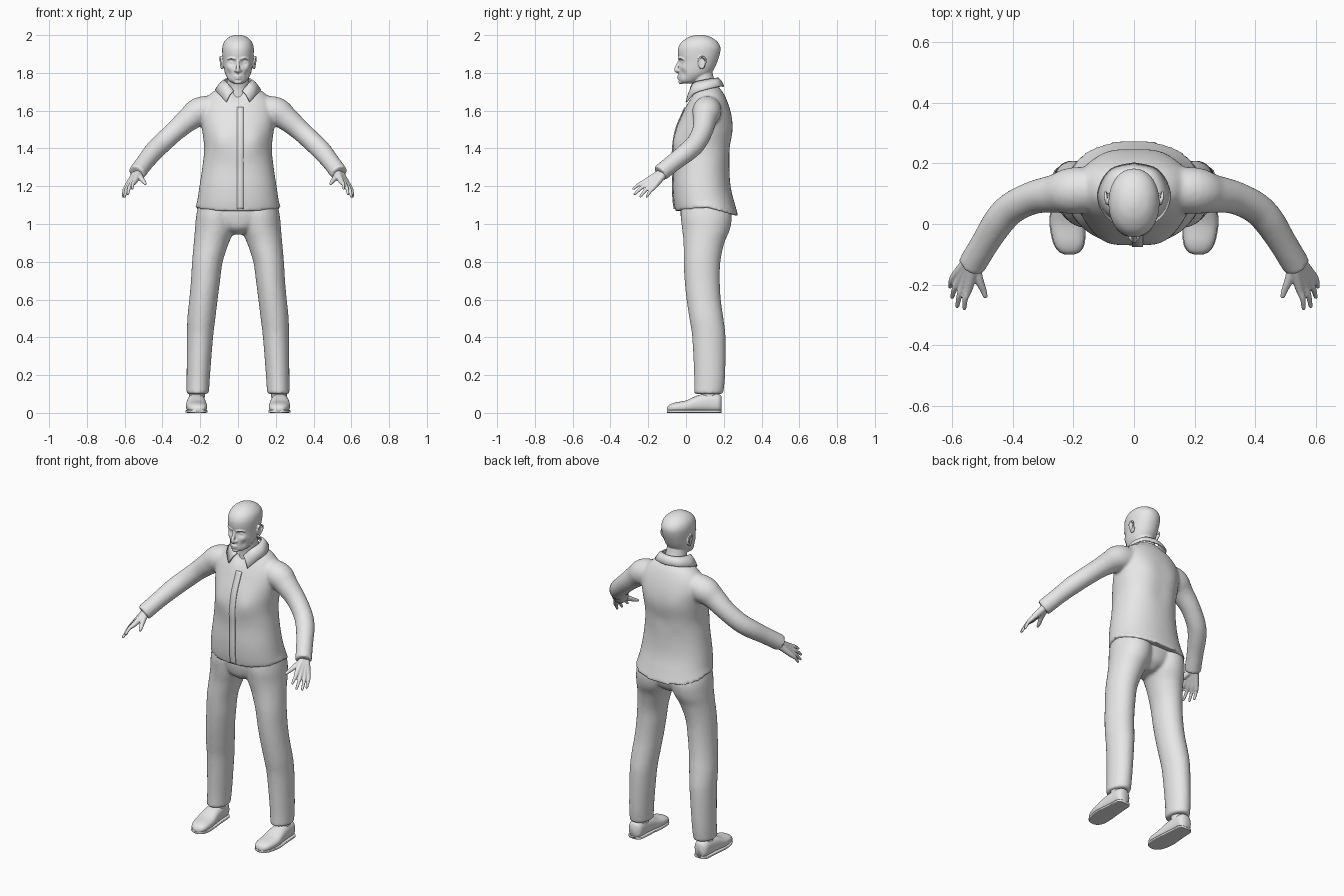
import bpy, bmesh, math
from mathutils import Vector, Matrix

cube = bpy.data.objects.get("Cube")
if cube:
    bpy.data.objects.remove(cube, do_unlink=True)

GREY = (0.8, 0.8, 0.8, 1)
grey = bpy.data.materials.new("pale_grey")
grey.use_nodes = True
grey.diffuse_color = GREY
for node in grey.node_tree.nodes:
    if node.type == "BSDF_PRINCIPLED":
        node.inputs["Base Color"].default_value = GREY


def spline(rows, steps=5):
    """Smooth curve through rows of any length."""
    rows = [Vector(r) for r in rows]
    last, out = len(rows) - 1, []
    for i in range(last):
        a, b, c, d = (rows[min(max(j, 0), last)] for j in range(i - 1, i + 3))
        for s in range(steps):
            t = s / steps
            out.append((b * 2 + (c - a) * t + (a * 2 - b * 5 + c * 4 - d) * t**2
                        + (b * 3 - a - c * 3 + d) * t**3) * 0.5)
    return out + [rows[last]]


def skin(bm, rings):
    """Bridge rings of points into a closed skin."""
    loops = [[bm.verts.new(p) for p in ring] for ring in rings]
    n = len(loops[0])
    for lo, hi in zip(loops, loops[1:]):
        for i in range(n):
            j = (i + 1) % n
            bm.faces.new((lo[i], lo[j], hi[j], hi[i]))
    bm.faces.new(loops[0][::-1])
    bm.faces.new(loops[-1])


def loft(bm, rows, power=2, sides=48, lying=False):
    """Rows are (height, centre, half width, near edge, far edge)."""
    rings = []
    for t, c, w, near, far in spline(rows):
        ring = []
        for i in range(sides):
            a = math.tau * i / sides
            u, v = (math.copysign(abs(f) ** (2 / power), f) for f in (math.cos(a), math.sin(a)))
            x, y = c + w * u, (near + far) / 2 + (far - near) / 2 * v
            ring.append((x, t, y) if lying else (x, y, t))
        rings.append(ring)
    skin(bm, rings)


def tube(bm, rows, sides=20):
    """Rows are (x, y, z, radius); the far end is rounded."""
    path, rings = spline(rows), []
    for i, p in enumerate(path):
        way = path[min(i + 1, len(path) - 1)].xyz - path[max(i - 1, 0)].xyz
        turn = way.to_track_quat("Z", "Y")
        rings.append([p.xyz + turn @ Vector((math.cos(a), math.sin(a), 0)) * p.w
                      for a in (math.tau * k / sides for k in range(sides))])
    skin(bm, rings)


def ball(bm, centre, size, turn=0):
    m = Matrix.Translation(centre) @ Matrix.Rotation(turn, 4, "X") @ Matrix.Diagonal((*size, 1))
    bmesh.ops.create_uvsphere(bm, u_segments=24, v_segments=16, radius=1, matrix=m)


def push(bm, centre, reach, offset):
    """Soft sculpting dab."""
    for v in bm.verts:
        v.co += Vector(offset) * math.exp(-((v.co - Vector(centre)).length / reach) ** 2)


def both_sides(bm):
    copy = bmesh.ops.duplicate(bm, geom=bm.verts[:] + bm.edges[:] + bm.faces[:])["geom"]
    for v in copy:
        if isinstance(v, bmesh.types.BMVert):
            v.co.x = -v.co.x


def finish(name, bm, voxel=0, smooth=4):
    bmesh.ops.recalc_face_normals(bm, faces=bm.faces)
    for f in bm.faces:
        f.smooth = True
    mesh = bpy.data.meshes.new(name)
    bm.to_mesh(mesh)
    bm.free()
    mesh.materials.append(grey)
    ob = bpy.data.objects.new(name, mesh)
    bpy.context.scene.collection.objects.link(ob)
    if voxel:
        fuse = ob.modifiers.new("fuse", "REMESH")
        fuse.mode, fuse.voxel_size, fuse.use_smooth_shade = "VOXEL", voxel, True
        relax = ob.modifiers.new("relax", "SMOOTH")
        relax.factor, relax.iterations = 0.5, smooth
    return ob


# Shirt: sleeves mirrored, then fused with the torso
TORSO = [(1.06, 0, .226, -.056, .278), (1.12, 0, .216, -.065, .255), (1.2, 0, .204, -.069, .236),
         (1.3, 0, .189, -.066, .23), (1.4, 0, .179, -.069, .238), (1.5, 0, .19, -.052, .244),
         (1.58, 0, .198, -.02, .238), (1.64, 0, .185, .008, .222), (1.69, 0, .145, .035, .2),
         (1.72, 0, .1, .045, .178), (1.745, 0, .068, .05, .162)]
bm = bmesh.new()
tube(bm, [(.1, .115, 1.61, .07), (.2, .11, 1.595, .077), (.26, .1, 1.555, .064), (.33, .088, 1.495, .055),
          (.4, .055, 1.43, .053), (.445, .01, 1.385, .052), (.49, -.06, 1.33, .047),
          (.537, -.138, 1.268, .046)], 32)
both_sides(bm)
loft(bm, TORSO, 2.2, 64)
for v in bm.verts:
    if v.co.z < 1.12 and abs(v.co.x) < .3:
        drop = .03 - .28 * max(0, v.co.y - .1) - .15 * max(0, .1 - v.co.y)
        v.co.z += drop * (1.12 - v.co.z) / .06
for side in (-1, 1):
    push(bm, (side * .09, -.05, 1.44), .06, (0, -.012, 0))
    push(bm, (side * .09, .24, 1.52), .07, (0, .008, 0))
push(bm, (0, .03, 1.68), .03, (0, .02, 0))
push(bm, (0, .24, 1.4), .06, (0, -.008, 0))
finish("shirt", bm, .009, 5)

# Front placket following the chest
bm = bmesh.new()
rails = [[bm.verts.new((x, r[3] - .003, r[0])) for x in (-.006, .012, .03)]
         for r in spline(TORSO) if 1.07 < r[0] < 1.62]
for lo, hi in zip(rails, rails[1:]):
    for i in (0, 1):
        bm.faces.new((lo[i], lo[i + 1], hi[i + 1], hi[i]))
plate = finish("shirt_placket", bm).modifiers.new("thickness", "SOLIDIFY")
plate.thickness, plate.offset = .006, 0

# Folded collar: upper edge, then lower edge, from front point to nape
bm = bmesh.new()
edges = spline([(.022, .022, 1.705, .062, .002, 1.645), (.056, .04, 1.745, .102, .042, 1.69),
                (.07, .1, 1.762, .117, .105, 1.712), (.05, .152, 1.77, .078, .178, 1.728),
                (0, .168, 1.772, 0, .2, 1.728)])
rails = []
for e in edges:
    top, low = Vector(e[:3]), Vector(e[3:])
    bulge = Vector((0, 0, .008))
    rails.append([bm.verts.new(p) for p in (top, (top + low) / 2 + bulge, low)])
for lo, hi in zip(rails, rails[1:]):
    for i in (0, 1):
        bm.faces.new((lo[i], lo[i + 1], hi[i + 1], hi[i]))
both_sides(bm)
bmesh.ops.remove_doubles(bm, verts=bm.verts, dist=.0005)
collar = finish("shirt_collar", bm)
fold = collar.modifiers.new("thickness", "SOLIDIFY")
fold.thickness, fold.offset = .008, 0

# Trousers: two legs fused with the seat
bm = bmesh.new()
loft(bm, [(.1, .213, .059, .043, .197), (.2, .21, .062, .043, .207), (.4, .201, .069, .033, .209),
          (.5, .194, .074, .018, .198), (.6, .183, .075, .003, .184), (.7, .172, .077, -.007, .179),
          (.8, .162, .081, -.012, .182), (.9, .141, .093, -.013, .203), (.97, .123, .105, -.02, .232),
          (1.04, .116, .106, -.028, .242), (1.1, .11, .1, -.025, .225)])
both_sides(bm)
loft(bm, [(.945, 0, .03, .03, .16), (.98, 0, .12, -.012, .205), (1.04, 0, .2, -.028, .225),
          (1.1, 0, .2, -.03, .22)])
finish("trousers", bm, .009)

# Head and neck
bm = bmesh.new()
loft(bm, [(1.744, 0, .026, -.022, .03), (1.758, 0, .047, -.036, .075), (1.79, 0, .066, -.038, .125),
          (1.82, 0, .074, -.038, .148), (1.86, 0, .079, -.037, .166), (1.9, 0, .083, -.043, .179),
          (1.935, 0, .083, -.04, .182), (1.965, 0, .073, -.022, .166), (1.988, 0, .05, .012, .134),
          (1.999, 0, .022, .045, .1), (2.002, 0, .004, .068, .076)], 2.1, 64)
for side in (-1, 1):
    push(bm, (side * .033, -.028, 1.857), .018, (0, .013, 0))
    push(bm, (side * .048, -.015, 1.795), .018, (-side * .004, .005, 0))
    push(bm, (side * .05, -.015, 1.83), .016, (side * .002, -.004, 0))
    ball(bm, (side * .033, -.011, 1.856), (.013, .011, .009))
    ball(bm, (side * .013, -.041, 1.812), (.008, .01, .008))
    tube(bm, [(side * .01, -.037, 1.874, .006), (side * .035, -.031, 1.879, .006),
              (side * .058, -.012, 1.872, .004)])
    # Ear with a raised rim
    ball(bm, (side * .083, .082, 1.85), (.008, .019, .031), .2)
    tube(bm, [(side * .086, .066, 1.855, .005), (side * .091, .07, 1.878, .005),
              (side * .094, .09, 1.885, .005), (side * .094, .105, 1.868, .005),
              (side * .09, .096, 1.84, .005), (side * .085, .078, 1.822, .006)], 12)
tube(bm, [(0, -.03, 1.872, .008), (0, -.044, 1.84, .009), (0, -.053, 1.815, .011), (0, -.04, 1.805, .008)])
for z, y in ((1.782, -.042), (1.77, -.04)):
    tube(bm, [(-.026, y + .016, z - .003, .004), (0, y, z, .006), (.026, y + .016, z - .003, .004)])
ball(bm, (0, -.026, 1.752), (.022, .014, .012))
tube(bm, [(0, .105, 1.66, .066), (0, .1, 1.72, .061), (0, .088, 1.77, .058), (0, .08, 1.82, .055)], 32)
finish("head", bm, .004, 2)

# Hands: each finger runs wrist, knuckle, middle joint, tip
KNUCKLES = Vector((.546, -.212, 1.226)), Vector((.59, -.17, 1.196))
TIPS = [(.56, -.278, 1.187), (.583, -.271, 1.159), (.6, -.241, 1.146), (.607, -.207, 1.146)]
bm = bmesh.new()
for i, tip in enumerate(TIPS):
    tip, knuckle = Vector(tip), KNUCKLES[0].lerp(KNUCKLES[1], i / 3)
    wrist = Vector((.524 + i * .006, -.12, 1.278 - i * .005))
    middle = (knuckle + tip) / 2 + Vector((.004, 0, .005))
    tube(bm, [(*wrist, .022), (*knuckle, .014), (*middle, .01), (*tip, .007)])
    ball(bm, tip, (.007, .007, .007))
thumb = Vector((.491, -.238, 1.214))
tube(bm, [(.526, -.135, 1.262, .018), (.51, -.188, 1.238, .014), (.498, -.217, 1.223, .011), (*thumb, .008)])
ball(bm, thumb, (.008, .008, .008))
both_sides(bm)
finish("hands", bm, .004, 2)

# Shoes with flat soles, and ankles inside the trouser hems
SHOE = [(-.1, .213, .014, .008, .026), (-.09, .213, .034, .004, .041), (-.06, .215, .05, .002, .054),
        (0, .22, .056, .002, .066), (.06, .221, .051, .002, .092), (.12, .221, .046, .002, .104),
        (.17, .221, .042, .002, .1), (.188, .221, .026, .006, .088)]
bm = bmesh.new()
loft(bm, SHOE, 2.4, 40, True)
tube(bm, [(.219, .125, .06, .042), (.217, .122, .1, .042), (.214, .12, .16, .044)], 28)
both_sides(bm)
finish("shoes", bm)
bm = bmesh.new()
loft(bm, [(y, c, w + .003, 0, .016) for y, c, w, near, far in SHOE], 5, 40, True)
both_sides(bm)
finish("shoe_soles", bm)
